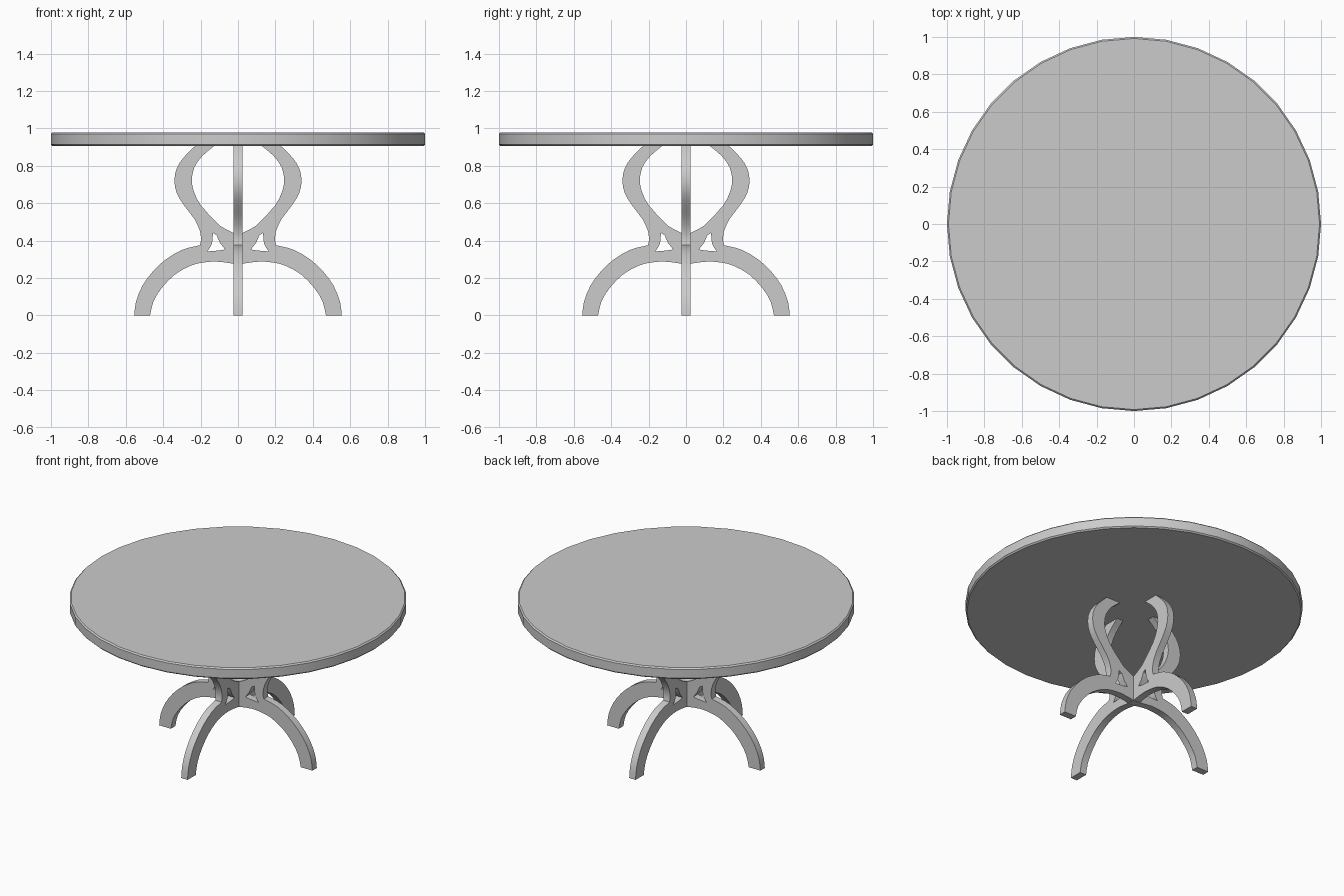
import bpy, bmesh
from math import pi
from mathutils import Matrix, Vector

if "Cube" in bpy.data.objects:
    bpy.data.objects.remove(bpy.data.objects["Cube"])

HALF_T = 0.023  # half thickness of a leg board


def smooth_run(pts, steps=2):
    """Catmull-Rom subdivision of an open run of points, corners kept at both ends."""
    p = [Vector(q) for q in pts]
    p = [2 * p[0] - p[1]] + p + [2 * p[-1] - p[-2]]
    out = []
    for a, b, c, d in zip(p, p[1:], p[2:], p[3:]):
        for i in range(steps):
            t = i / steps
            out.append(0.5 * (2 * b + (c - a) * t + (2 * a - 5 * b + 4 * c - d) * t * t
                              + (3 * b - a - 3 * c + d) * t ** 3))
    return out + [p[-2]]


def add_loop(curve, pts):
    sp = curve.splines.new('POLY')
    sp.points.add(len(pts) - 1)
    for sp_pt, q in zip(sp.points, pts):
        sp_pt.co = (q[0], q[1], 0, 1)
    sp.use_cyclic_u = True


def shade(obj, angle):
    bpy.ops.object.select_all(action='DESELECT')
    obj.select_set(True)
    bpy.context.view_layer.objects.active = obj
    bpy.ops.object.shade_smooth_by_angle(angle=angle)


# Leg profile (radius, height): runs are smooth, joints between them are corners
outer_foot = [(0.555, 0), (0.545, 0.075), (0.51, 0.16), (0.455, 0.235),
              (0.385, 0.30), (0.30, 0.35), (0.235, 0.368), (0.203, 0.375)]
outer_arm = [(0.198, 0.40), (0.203, 0.45), (0.233, 0.515), (0.29, 0.59), (0.328, 0.655),
             (0.34, 0.72), (0.328, 0.785), (0.29, 0.845), (0.225, 0.91)]
inner_arm = [(0.122, 0.91), (0.19, 0.853), (0.234, 0.79), (0.247, 0.72), (0.235, 0.66),
             (0.20, 0.59), (0.125, 0.508), (0.09, 0.475), (0.03, 0.443), (0, 0.43)]
inner_foot = [(0, 0.272), (0.035, 0.278), (0.12, 0.288), (0.195, 0.281), (0.255, 0.265),
              (0.335, 0.22), (0.405, 0.15), (0.452, 0.075), (0.47, 0)]
outline = [q for run in (outer_foot, outer_arm, inner_arm, inner_foot) for q in smooth_run(run)]

# Triangular piercing in each leg
hole = (smooth_run([(0.069, 0.353), (0.10, 0.347), (0.165, 0.342)])
        + smooth_run([(0.155, 0.355), (0.139, 0.385), (0.134, 0.44)])
        + smooth_run([(0.115, 0.43), (0.095, 0.385)]))

curve = bpy.data.curves.new("leg_profile", 'CURVE')
curve.dimensions = '2D'
curve.fill_mode = 'BOTH'
curve.extrude = HALF_T
add_loop(curve, outline)
add_loop(curve, hole)
tmp = bpy.data.objects.new("leg_profile", curve)
bpy.context.collection.objects.link(tmp)
bpy.context.view_layer.update()
dg = bpy.context.evaluated_depsgraph_get()
leg_mesh = bpy.data.meshes.new_from_object(tmp.evaluated_get(dg))
bpy.data.objects.remove(tmp)

# Stand the board upright and weld it
bm = bmesh.new()
bm.from_mesh(leg_mesh)
bm.transform(Matrix.Rotation(pi / 2, 4, 'X'))
bmesh.ops.remove_doubles(bm, verts=bm.verts, dist=1e-4)
bmesh.ops.recalc_face_normals(bm, faces=bm.faces)
bm.to_mesh(leg_mesh)
bm.free()

# Four legs around the centre
for k, side in enumerate(("right", "back", "left", "front")):
    leg = bpy.data.objects.new(side + "_leg", leg_mesh.copy())
    leg.rotation_euler.z = k * pi / 2
    bpy.context.collection.objects.link(leg)
    shade(leg, pi / 6)

# Round table top with small eased edges
bpy.ops.mesh.primitive_cylinder_add(vertices=36, radius=1, depth=0.074, location=(0, 0, 0.942))
top = bpy.context.object
top.name = "table_top"
bm = bmesh.new()
bm.from_mesh(top.data)
rim = [e for e in bm.edges if abs(e.verts[0].co.z - e.verts[1].co.z) < 1e-5]
bmesh.ops.bevel(bm, geom=rim, offset=0.008, segments=1, affect='EDGES')
bm.to_mesh(top.data)
bm.free()
shade(top, pi / 6)
